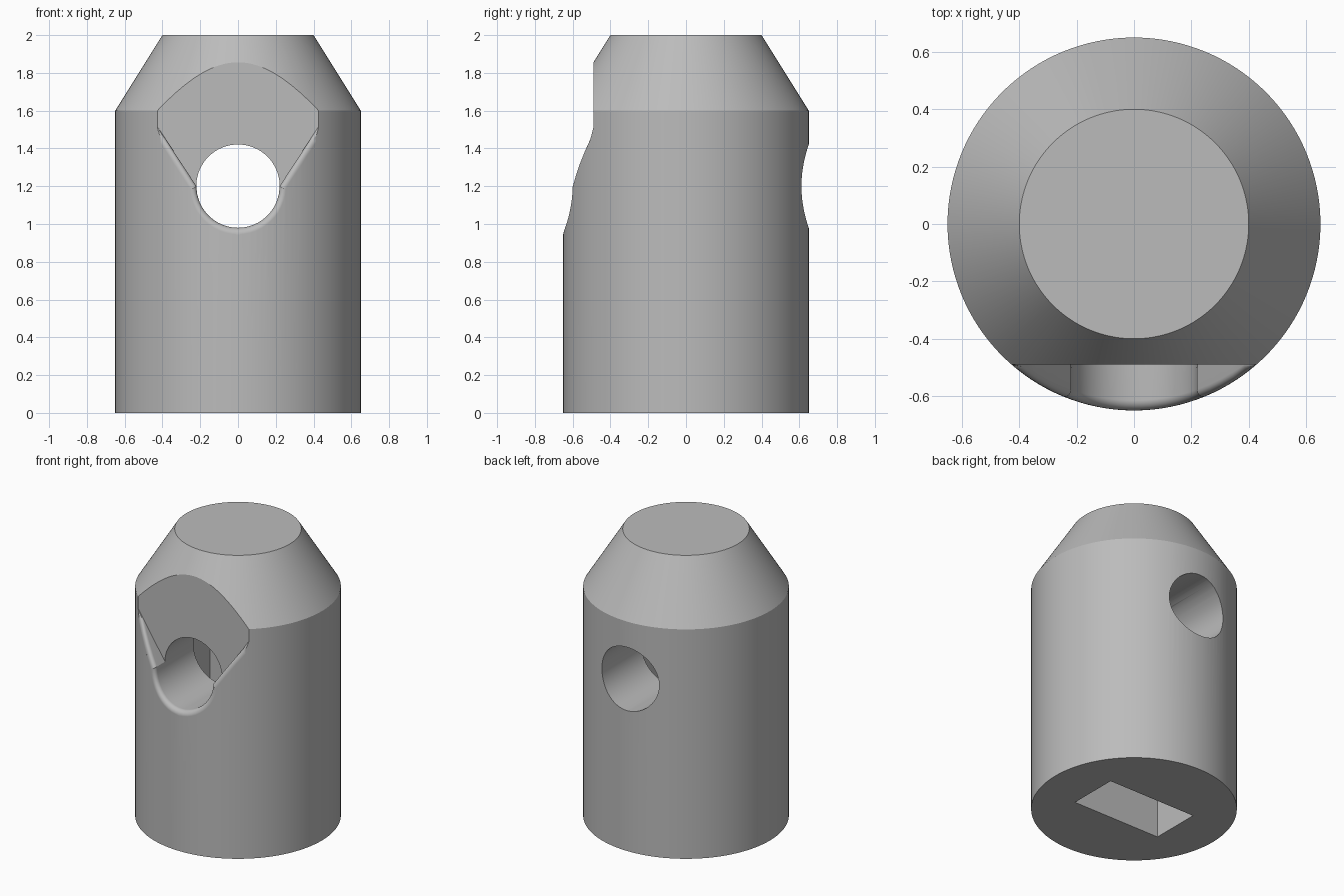
import bpy, bmesh, math
from mathutils import Vector

cube = bpy.data.objects.get("Cube")
if cube:
    bpy.data.objects.remove(cube, do_unlink=True)

R_BODY, R_HOLE, HOLE_Z, FLAT_Y, FILLET = 0.65, 0.22, 1.2, -0.49, 0.035


def loft(name, sections):
    """Closed solid through equal-length loops of points, capped at both ends."""
    bm = bmesh.new()
    rings = [[bm.verts.new(p) for p in s] for s in sections]
    n = len(rings[0])
    for a, b in zip(rings, rings[1:]):
        for i in range(n):
            j = (i + 1) % n
            bm.faces.new((a[i], a[j], b[j], b[i]))
    bm.faces.new(rings[0])
    bm.faces.new(rings[-1])
    bmesh.ops.recalc_face_normals(bm, faces=bm.faces)
    mesh = bpy.data.meshes.new(name)
    bm.to_mesh(mesh)
    bm.free()
    obj = bpy.data.objects.new(name, mesh)
    bpy.context.collection.objects.link(obj)
    return obj


def circle(r, n):
    return [(r * math.cos(math.tau * i / n), r * math.sin(math.tau * i / n)) for i in range(n)]


def mouth_outline(d):
    """Half-round bottom with flaring straight sides, grown outward by d, as (x, z)."""
    lean = math.atan2(0.17, 0.26)
    side = []
    for i in range(17):
        t = 1.2 * i / 16
        side.append((R_HOLE + t * math.sin(lean) + d * math.cos(lean),
                     HOLE_Z + t * math.cos(lean) - d * math.sin(lean)))
    # the round bottom ends where it meets the straight sides
    arc = []
    for i in range(25):
        a = math.pi + math.pi * (i + 0.5) / 25
        r = R_HOLE + d
        arc.append((r * math.cos(a), HOLE_Z + r * math.sin(a)))
    return [(-x, z) for x, z in reversed(side)] + arc + side


def mouth_section(d, depth):
    pts = []
    for x, z in mouth_outline(d):
        surface = -math.sqrt(max(R_BODY ** 2 - x * x, 0))
        pts.append((x, min(FLAT_Y, surface + depth), z))
    return pts


# Body: straight barrel with a tapered top
body = loft("body", [[(x, y, z) for x, y in circle(r, 128)]
                     for r, z in ((R_BODY, 0), (R_BODY, 1.6), (0.4, 2))])

# Front recess: flat back wall, flared sides and a rounded lip
sections = [[(x, -0.8, z) for x, z in mouth_outline(FILLET)]]
for i in range(7):
    a = math.pi / 2 * i / 6
    sections.append(mouth_section(FILLET * (1 - math.sin(a)), FILLET * (1 - math.cos(a))))
sections.append([(x, FLAT_Y, z) for x, z in mouth_outline(0)])
recess = loft("recess_cutter", sections)

# Round cross hole from front to back
hole = loft("hole_cutter", [[(x, y, HOLE_Z + z) for x, z in circle(R_HOLE + 0.001, 64)]
                            for y in (-0.5, 0.8)])

# Rectangular slot rising from the underside past the hole
slot = loft("slot_cutter", [[(sx * 0.34, sy * 0.175, z)
                             for sx, sy in ((-1, -1), (1, -1), (1, 1), (-1, 1))]
                            for z in (-0.1, 1.4)])

bpy.context.view_layer.objects.active = body
for cutter in (recess, hole, slot):
    cutter.hide_render = True
    mod = body.modifiers.new("cut", "BOOLEAN")
    mod.operation = "DIFFERENCE"
    mod.solver = "EXACT"
    mod.object = cutter
    bpy.ops.object.modifier_apply(modifier=mod.name)
    bpy.data.objects.remove(cutter, do_unlink=True)

# Single grey finish
grey = bpy.data.materials.new("plain_grey")
grey.use_nodes = True
color = (0.5, 0.5, 0.5, 1)
grey.diffuse_color = color
grey.node_tree.nodes["Principled BSDF"].inputs["Base Color"].default_value = color
body.data.materials.clear()
body.data.materials.append(grey)

# Smooth curved walls, crisp corners
bpy.ops.object.select_all(action="DESELECT")
body.select_set(True)
bpy.ops.object.shade_smooth_by_angle(angle=math.radians(28))
weighted = body.modifiers.new("even_shading", "WEIGHTED_NORMAL")
weighted.keep_sharp = True
